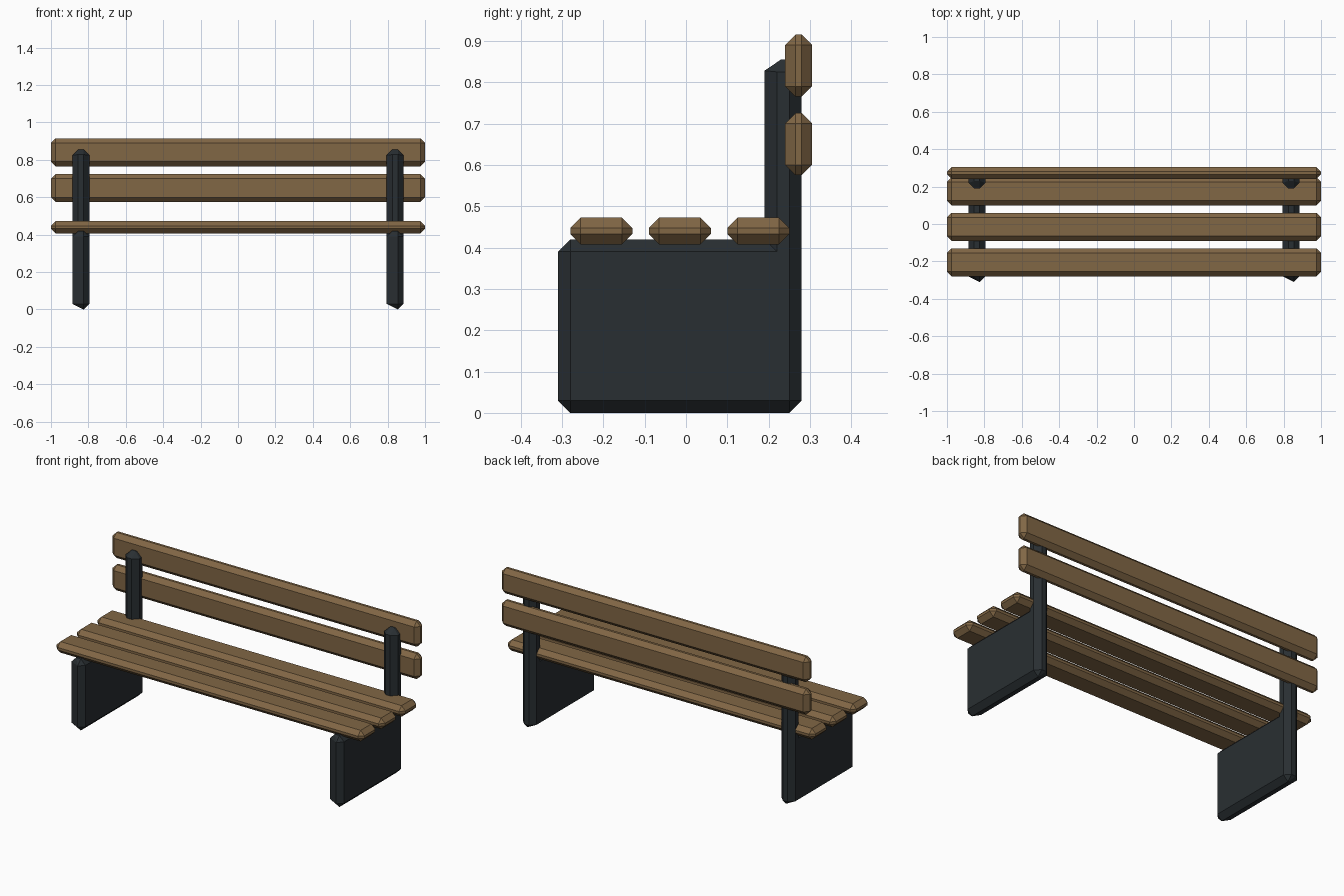
import bpy, bmesh

if "Cube" in bpy.data.objects:
    bpy.data.objects.remove(bpy.data.objects["Cube"])


def material(name, rgb):
    m = bpy.data.materials.new(name)
    m.diffuse_color = (*rgb, 1)
    m.use_nodes = True
    m.node_tree.nodes["Principled BSDF"].inputs["Base Color"].default_value = m.diffuse_color
    return m


WOOD = material("wood", (0.22, 0.135, 0.06))
IRON = material("dark_metal", (0.022, 0.028, 0.032))


def add_object(name, bm, mat):
    bmesh.ops.recalc_face_normals(bm, faces=bm.faces)
    me = bpy.data.meshes.new(name)
    bm.to_mesh(me)
    bm.free()
    me.materials.append(mat)
    ob = bpy.data.objects.new(name, me)
    bpy.context.collection.objects.link(ob)
    return ob


# Chamfered plank
def slat(name, centre, size):
    bm = bmesh.new()
    bmesh.ops.create_cube(bm, size=1)
    bmesh.ops.scale(bm, vec=size, verts=bm.verts)
    bmesh.ops.bevel(bm, geom=bm.edges[:], offset=0.025, segments=1,
                    profile=0.5, affect='EDGES')
    add_object(name, bm, WOOD).location = centre


# L-shaped end support: side outlines inset from a chamfered rim
def support(name, x):
    # (y, z) of side outline, (y, z) of rim; convex corners repeat the side point
    pairs = [
        ((-0.28, 0.03), (-0.31, 0.03)), ((-0.28, 0.03), (-0.28, 0.0)),
        ((0.25, 0.03), (0.25, 0.0)), ((0.25, 0.03), (0.28, 0.03)),
        ((0.25, 0.825), (0.28, 0.825)), ((0.25, 0.825), (0.25, 0.855)),
        ((0.22, 0.825), (0.23, 0.855)), ((0.22, 0.825), (0.19, 0.828)),
        ((0.22, 0.39), (0.19, 0.42)),
        ((-0.28, 0.39), (-0.28, 0.42)), ((-0.28, 0.39), (-0.31, 0.39)),
    ]
    bm = bmesh.new()
    loops = [[], [], [], []]
    for (sy, sz), (ry, rz) in pairs:
        # front and underside rims narrow to a single off-centre ridge
        low = 0.015 if ry < -0.3 or rz < 0.01 else -0.015
        for loop, co in zip(loops, ((-0.045, sy, sz), (low, ry, rz),
                                    (0.015, ry, rz), (0.045, sy, sz))):
            loop.append(bm.verts.new(co))
    n = len(pairs)
    for a, b in zip(loops, loops[1:]):
        for i in range(n):
            j = (i + 1) % n
            bm.faces.new((a[i], a[j], b[j], b[i]))
    # side faces use one vertex per corner
    for loop in (loops[0], loops[3]):
        bm.faces.new([loop[i] for i in (0, 2, 4, 6, 8, 9)])
    bmesh.ops.remove_doubles(bm, verts=bm.verts, dist=0.0005)
    add_object(name, bm, IRON).location.x = x


support("left_support", -0.84)
support("right_support", 0.84)

# Seat planks
for i, y in enumerate((-0.205, -0.015, 0.175)):
    slat(f"seat_slat_{i + 1}", (0, y, 0.44), (2, 0.15, 0.065))

# Backrest planks
for i, z in enumerate((0.65, 0.84)):
    slat(f"back_slat_{i + 1}", (0, 0.2725, z), (2, 0.065, 0.15))
